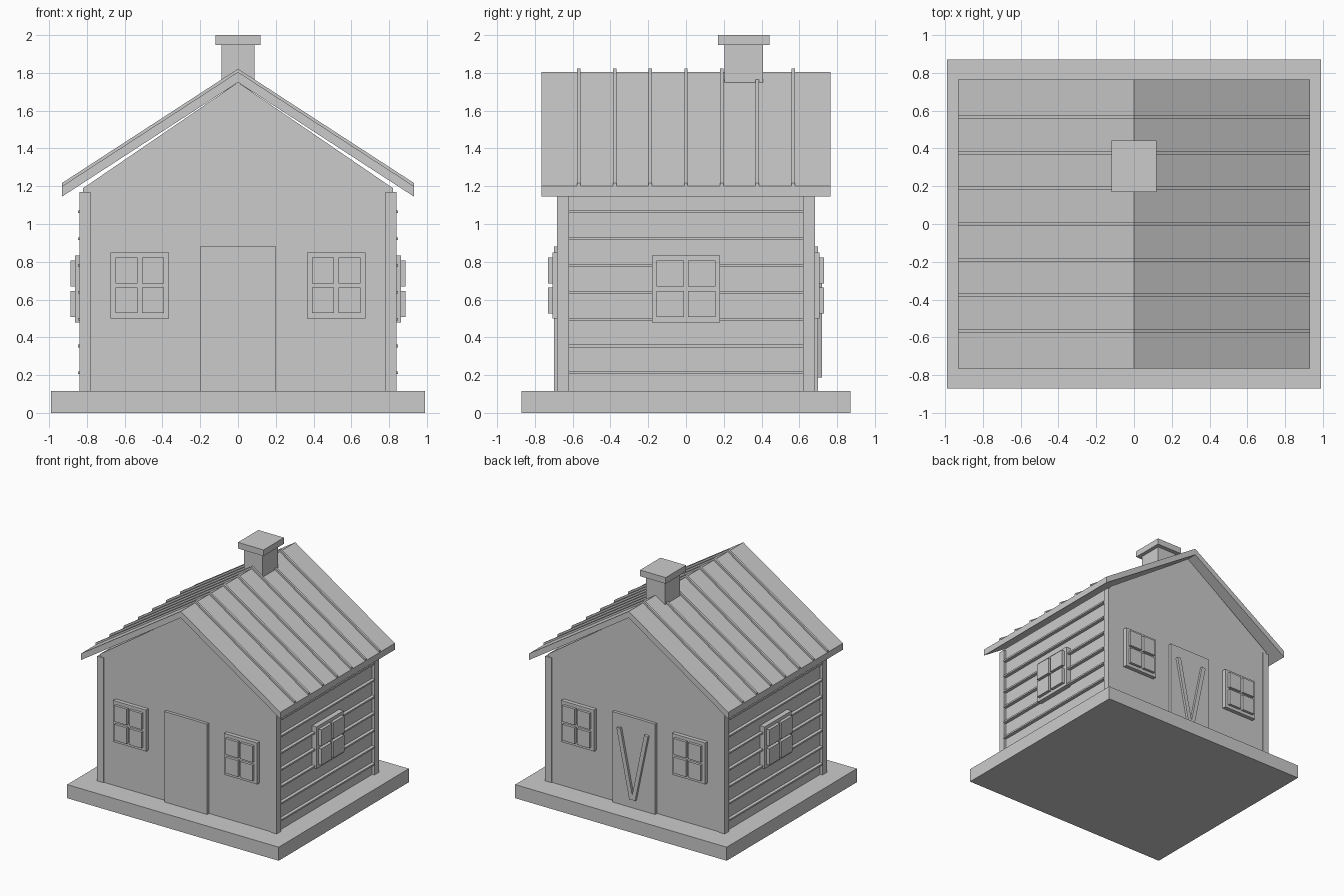
import bpy
import bmesh
from mathutils import Matrix

cube = bpy.data.objects.get("Cube")
if cube:
    bpy.data.objects.remove(cube, do_unlink=True)

# One plain colour for the whole house
grey = bpy.data.materials.new("light_grey")
grey.use_nodes = True
colour = (0.6, 0.6, 0.6, 1)
grey.diffuse_color = colour
for node in grey.node_tree.nodes:
    if node.type == 'BSDF_PRINCIPLED':
        node.inputs["Base Color"].default_value = colour


def finish(name, bm):
    bmesh.ops.recalc_face_normals(bm, faces=bm.faces)
    mesh = bpy.data.meshes.new(name)
    bm.to_mesh(mesh)
    bm.free()
    mesh.materials.append(grey)
    obj = bpy.data.objects.new(name, mesh)
    bpy.context.collection.objects.link(obj)
    return obj


def box(name, x, y, z):
    """Box from three (low, high) ranges."""
    bm = bmesh.new()
    bmesh.ops.create_cube(bm, size=1)
    for v in bm.verts:
        v.co = [r[0] + (c + 0.5) * (r[1] - r[0]) for c, r in zip(v.co, (x, y, z))]
    return finish(name, bm)


def prism(name, profile, y0, y1):
    """Extrude an x-z profile along y."""
    bm = bmesh.new()
    face = bm.faces.new([bm.verts.new((x, y0, z)) for x, z in profile])
    out = bmesh.ops.extrude_face_region(bm, geom=[face])
    for v in out["geom"]:
        if isinstance(v, bmesh.types.BMVert):
            v.co.y = y1
    return finish(name, bm)


def chevron(low, high, half, drop):
    """Profile of a folded sheet between two ridge heights."""
    return [(-half, low - drop), (0, low), (half, low - drop),
            (half, high - drop), (0, high), (-half, high - drop)]


def window(name, centre, z, size, inner, depth, angle):
    """Frame plate and four raised panes, built facing -y, then turned."""
    w, h = size[0] / 2, size[1] / 2
    back, plate, front = depth
    parts = [box(name + "_frame", (-w, w), (-plate, -back), (-h, h))]
    a, b, gap = inner[0] / 2, inner[1] / 2, 0.011
    for sx in (-1, 1):
        for sz in (-1, 1):
            xr = sorted((sx * gap, sx * a))
            zr = sorted((sz * gap, sz * b))
            parts.append(box(name + "_pane", xr, (-front, -plate + 0.002), zr))
    move = Matrix.Rotation(angle, 4, 'Z') @ Matrix.Translation((centre, 0, z))
    for part in parts:
        part.data.transform(move)


# Base slab and gabled house body
BASE = 0.115
box("base_slab", (-0.99, 0.99), (-0.87, 0.87), (0, BASE))
prism("house_body", [(-0.82, BASE), (0.82, BASE), (0.82, 1.19),
                     (0, 1.75), (-0.82, 1.19)], -0.675, 0.675)

# Corner posts and side siding strips
for side, sx in (("left", 1), ("right", -1)):
    for end, sy in (("front", -1), ("back", 1)):
        box(f"{end}_{side}_post", sorted((sx * 0.782, sx * 0.84)),
            sorted((sy * 0.623, sy * 0.683)), (BASE, 1.17))
    for i in range(7):
        z = 0.212 + i * 0.142
        box(f"{side}_siding_strip", sorted((sx * 0.81, sx * 0.848)),
            (-0.623, 0.623), (z - 0.007, z + 0.007))

# Roof and its raised seams
prism("roof", chevron(1.75, 1.805, 0.932, 0.605), -0.766, 0.766)
for i in range(-3, 4):
    y = i * 0.189
    prism("roof_seam", chevron(1.80, 1.822, 0.932, 0.605), y - 0.009, y + 0.009)

# Chimney
box("chimney", (-0.088, 0.088), (0.203, 0.408), (1.7, 1.96))
box("chimney_cap", (-0.12, 0.12), (0.17, 0.443), (1.948, 2))

# Doors
for end, sy in (("front", -1), ("back", 1)):
    box(f"{end}_door", (-0.2, 0.2), sorted((sy * 0.66, sy * 0.7)), (BASE, 0.88))

# Slanted braces on the back door
for sx in (-1, 1):
    prism("door_brace", [(sx * -0.008, 0.195), (sx * 0.027, 0.188),
                         (sx * 0.147, 0.765), (sx * 0.112, 0.772)], 0.698, 0.72)

# Windows
HALF_TURN = 3.14159265
for end, angle in (("front", 0), ("back", HALF_TURN)):
    for x in (-0.52, 0.52):
        window(f"{end}_window", x, 0.675, (0.31, 0.35), (0.255, 0.295),
               (0.66, 0.708, 0.73), angle)
for side, angle in (("left", HALF_TURN / 2), ("right", -HALF_TURN / 2)):
    window(f"{side}_window", 0, 0.657, (0.36, 0.355), (0.31, 0.3),
           (0.81, 0.862, 0.888), angle)
